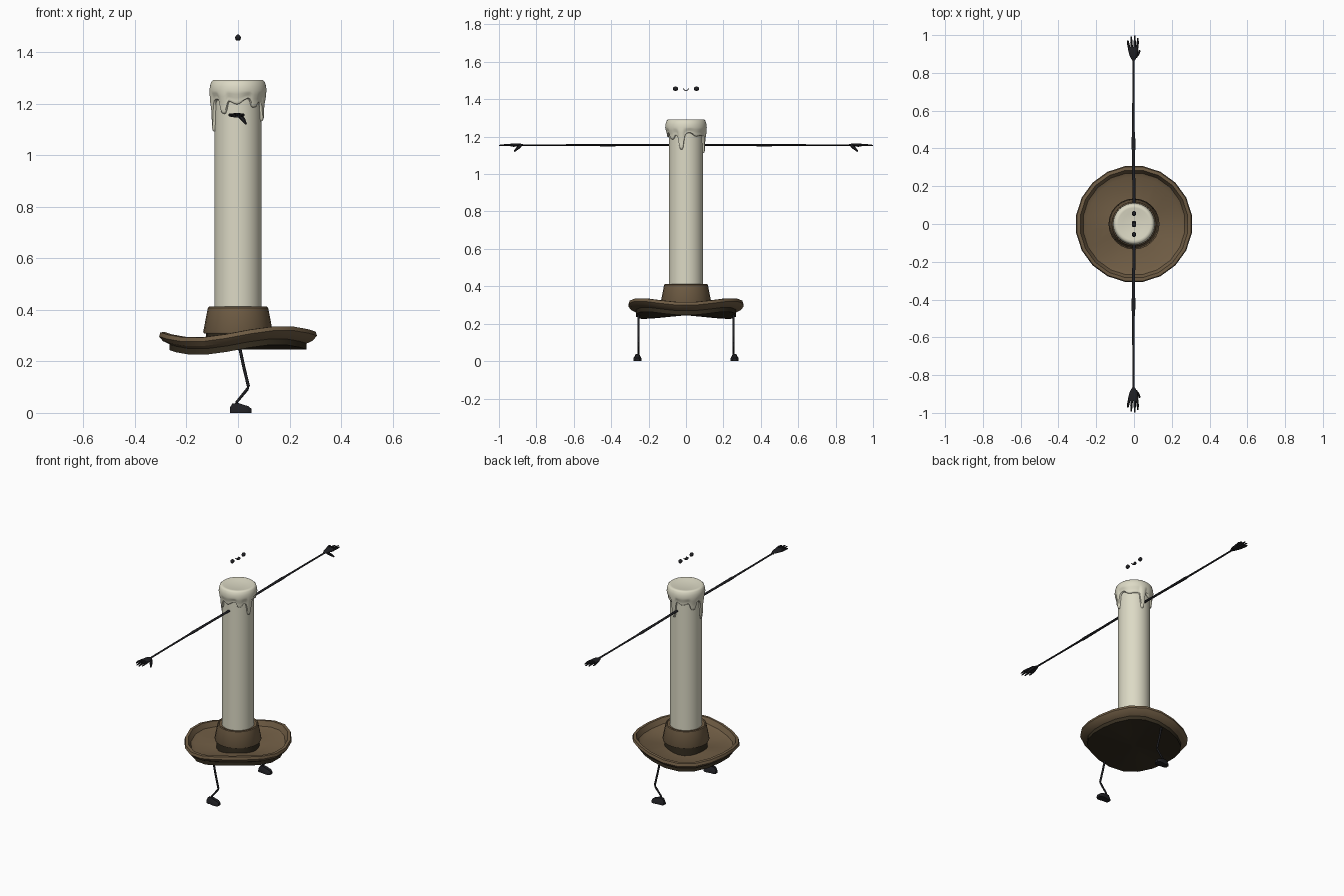
import bpy, bmesh, math
from mathutils import Vector

if "Cube" in bpy.data.objects:
    bpy.data.objects.remove(bpy.data.objects["Cube"])


def material(name, rgb):
    m = bpy.data.materials.new(name)
    m.diffuse_color = (*rgb, 1)
    m.use_nodes = True
    m.node_tree.nodes["Principled BSDF"].inputs["Base Color"].default_value = m.diffuse_color
    return m


WAX = material("cream wax", (0.72, 0.70, 0.56))
BROWN = material("brown", (0.16, 0.108, 0.058))
DARK = material("dark brown", (0.035, 0.026, 0.014))
BLACK = material("black", (0.014, 0.014, 0.017))


def finish(bm, name, mats, angle=35, mirror=False):
    bmesh.ops.recalc_face_normals(bm, faces=bm.faces)
    me = bpy.data.meshes.new(name)
    bm.to_mesh(me)
    bm.free()
    for m in mats:
        me.materials.append(m)
    me.shade_smooth()
    me.set_sharp_from_angle(angle=math.radians(angle))
    ob = bpy.data.objects.new(name, me)
    bpy.context.collection.objects.link(ob)
    if mirror:
        mod = ob.modifiers.new("mirror", 'MIRROR')
        mod.use_axis = (False, True, False)
    return ob


def lathe(rings, n, offset=0.0, dark_from=None):
    """Closed solid of revolution; rings are (r, z) or functions of the angle."""
    bm = bmesh.new()
    loops = []
    for ring in rings:
        loop = []
        for i in range(n):
            a = math.tau * i / n + offset
            r, z = ring(a) if callable(ring) else ring
            loop.append(bm.verts.new((r * math.cos(a), r * math.sin(a), z)))
        loops.append(loop)
    for k in range(len(loops) - 1):
        for i in range(n):
            j = (i + 1) % n
            f = bm.faces.new((loops[k][i], loops[k][j], loops[k + 1][j], loops[k + 1][i]))
            f.material_index = int(dark_from is not None and k >= dark_from)
    bm.faces.new(loops[0])
    f = bm.faces.new(loops[-1])
    f.material_index = int(dark_from is not None)
    return bm


def tube(bm, path, n=8, flat=1.0):
    """Round limb along (x, y, z, radius) points."""
    pts = [Vector(p[:3]) for p in path]
    loops = []
    for k, p in enumerate(pts):
        d = pts[min(k + 1, len(pts) - 1)] - pts[max(k - 1, 0)]
        side = Vector((0, 0, 1)).cross(d)
        if side.length < 0.5 * d.length:
            side = Vector((0, 1, 0)).cross(d)
        side.normalize()
        up = d.normalized().cross(side)
        r = path[k][3]
        loops.append([bm.verts.new(p + side * r * math.cos(math.tau * i / n)
                                   + up * r * flat * math.sin(math.tau * i / n)) for i in range(n)])
    for a, b in zip(loops, loops[1:]):
        for i in range(n):
            j = (i + 1) % n
            bm.faces.new((a[i], a[j], b[j], b[i]))
    bm.faces.new(loops[0])
    bm.faces.new(loops[-1])


# Saucer: lathed dish, warped into a wavy rim, dark foot underneath
def warped(r, z):
    return lambda a: (r, z + 0.0145 * (r / 0.3) * (math.cos(a) - math.cos(3 * a)))


dish = [(0.02, 0.268), (0.12, 0.268), (0.25, 0.275), (0.272, 0.285), (0.288, 0.315),
        (0.305, 0.314), (0.31, 0.298), (0.295, 0.28), (0.27, 0.268),
        (0.27, 0.245), (0.14, 0.245), (0.02, 0.245)]
finish(lathe([warped(*p) for p in dish], 20, math.pi / 20, 8), "saucer", [BROWN, DARK], 25)

# Candle cup and the dark collar below it
finish(lathe([(0.085, 0.405), (0.108, 0.405), (0.112, 0.412), (0.117, 0.408),
              (0.135, 0.315), (0.132, 0.308), (0.10, 0.308)], 24), "candle_cup", [BROWN])
finish(lathe([(0.124, 0.312), (0.124, 0.255)], 24), "cup_collar", [DARK])

# Candle body
finish(lathe([(0.092, 1.25), (0.092, 0.39)], 48), "candle", [WAX])

# Melted wax cap with drips: (angle, lowest z, half width) in degrees
DRIPS = [(-15, 1.13, 9), (80, 1.11, 9), (190, 1.09, 9), (150, 1.165, 12), (235, 1.16, 10), (-50, 1.185, 10)]


def hem(a):
    z = 1.208 + 0.008 * math.sin(5 * a + 0.6) + 0.004 * math.sin(9 * a)
    low = z
    for ang, bottom, w in DRIPS:
        d = (math.degrees(a) - ang + 180) % 360 - 180
        low = min(low, z + (bottom - z) * math.exp(-(d / w) ** 4))
    return low


def skirt(t, r):
    return lambda a: (r, 1.25 + (hem(a) - 1.25) * t)


cap = [(0.005, 1.284), (0.06, 1.285), (0.085, 1.291), (0.097, 1.291), (0.104, 1.284),
       (0.109, 1.267), (0.111, 1.25)]
cap += [skirt(t, r) for t, r in ((0.25, 0.109), (0.5, 0.104), (0.75, 0.102),
                                 (0.9, 0.102), (0.97, 0.099), (1.0, 0.09))]
finish(lathe(cap, 120), "melted_wax", [WAX], 50)

# Arms with hands, mirrored across y
bm = bmesh.new()
Z = 1.155
tube(bm, [(0, 0.085, Z, 0.009), (0, 0.12, Z, 0.008), (-0.002, 0.3, Z, 0.008), (-0.003, 0.45, Z, 0.010),
          (-0.003, 0.48, Z, 0.007), (-0.003, 0.7, Z, 0.006), (-0.002, 0.88, Z, 0.006)], 8, 0.7)
tube(bm, [(-0.002, 0.865, Z, 0.007), (-0.003, 0.89, Z + 0.002, 0.02),
          (-0.004, 0.92, Z, 0.027), (-0.004, 0.937, Z, 0.024)], 10, 0.36)
for x0, x1, tip in ((-0.024, -0.032, 0.972), (-0.011, -0.014, 0.992), (0.003, 0.004, 0.999), (0.015, 0.02, 0.985)):
    tube(bm, [(x0, 0.925, Z, 0.007), (x1, 0.96, Z + 0.001, 0.006), (x1, tip, Z - 0.002, 0.0035)], 6)
tube(bm, [(0.008, 0.885, Z - 0.003, 0.009), (0.022, 0.902, Z - 0.018, 0.008),
          (0.031, 0.918, Z - 0.034, 0.004)], 6)
finish(bm, "arms", [BLACK], 50, True)

# Legs with shoes, mirrored across y
bm = bmesh.new()
tube(bm, [(0.005, 0.253, 0.26, 0.006), (0.022, 0.254, 0.18, 0.006), (0.04, 0.254, 0.105, 0.006),
          (0.036, 0.254, 0.092, 0.006), (-0.005, 0.254, 0.042, 0.005), (-0.008, 0.254, 0.025, 0.006)])
finish(bm, "legs", [BLACK], 50, True)

bm = bmesh.new()
# shoe cross-sections: x, half width, height
loops = []
for x, w, h in ((-0.032, 0.012, 0.02), (-0.022, 0.017, 0.036), (0.0, 0.018, 0.039),
                (0.02, 0.022, 0.032), (0.04, 0.022, 0.026), (0.052, 0.012, 0.016)):
    section = ((-w, 0), (w, 0), (w, h * 0.45), (w * 0.5, h), (-w * 0.5, h), (-w, h * 0.45))
    loops.append([bm.verts.new((x, 0.26 + y, z)) for y, z in section])
for a, b in zip(loops, loops[1:]):
    for i in range(6):
        j = (i + 1) % 6
        bm.faces.new((a[i], a[j], b[j], b[i]))
bm.faces.new(loops[0])
bm.faces.new(loops[-1])
finish(bm, "shoes", [BLACK], 40, True)

# Floating face: two eyes and a small smile looking towards +x
bm = bmesh.new()
bmesh.ops.create_uvsphere(bm, u_segments=16, v_segments=10, radius=1)
for v in bm.verts:
    v.co = Vector((v.co.x * 0.011, 0.056 + v.co.y * 0.014, 1.456 + v.co.z * 0.012))
finish(bm, "eyes", [BLACK], 60, True)

bm = bmesh.new()
tube(bm, [(0.0, 0.014 * math.sin(t), 1.459 - 0.012 * math.cos(t), 0.0025)
          for t in [math.radians(-80 + 20 * k) for k in range(9)]], 6)
for v in bm.verts:
    v.co.x *= 4
finish(bm, "smile", [BLACK], 60)
